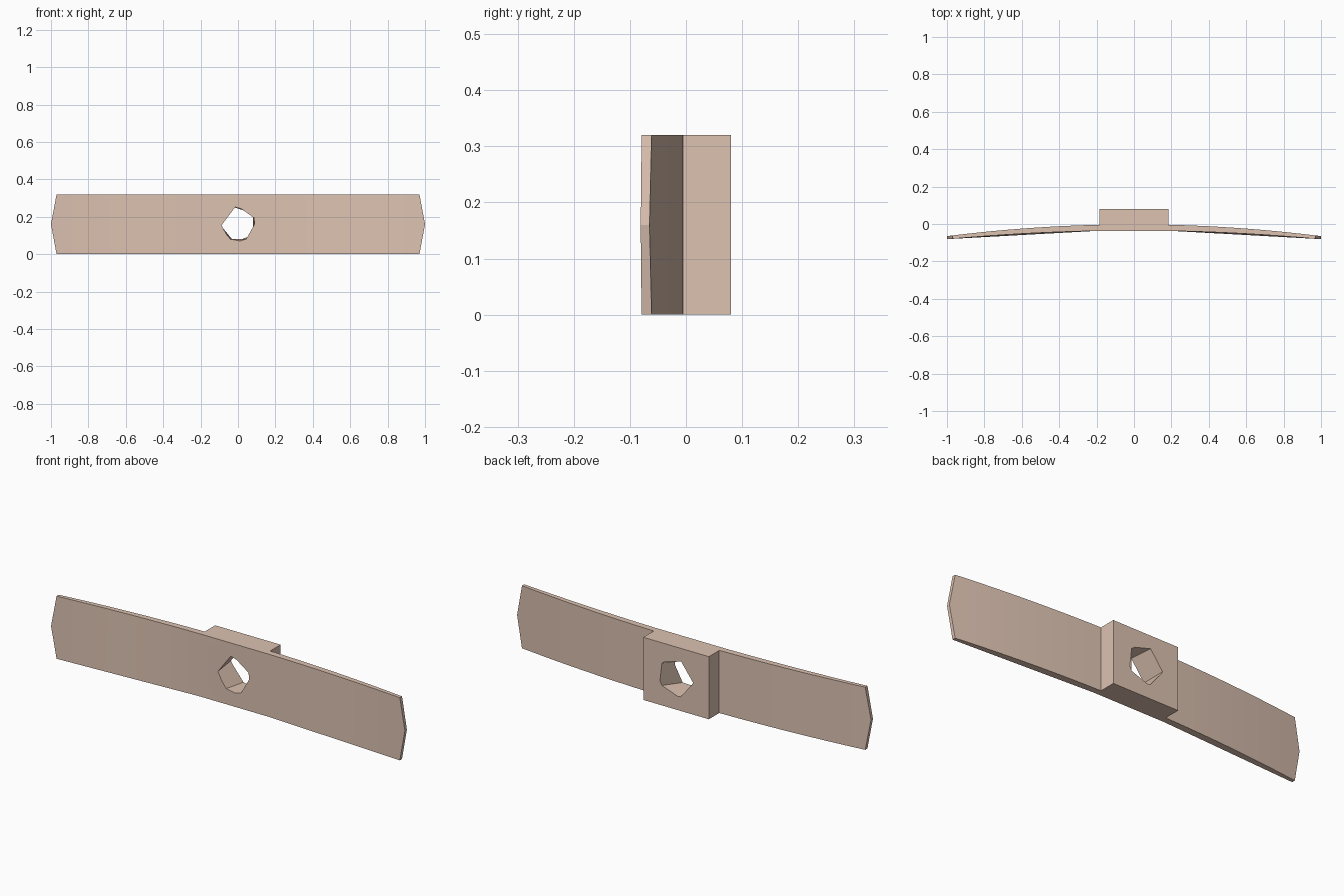
import bpy, bmesh, math

if "Cube" in bpy.data.objects:
    bpy.data.objects.remove(bpy.data.objects["Cube"])

H = 0.32          # height
XE, XT = 0.97, 1.0  # blade corner and pointed tip
BX, BY = 0.185, 0.08  # hub half width and back face


def back_y(x):
    return -0.002 - 0.063 * x * x


def front_top_y(x):
    return -0.035 - 0.047 * x * x


def front_bottom_y(x):
    # straighter lower front edge
    a, b = front_top_y(0.2), front_top_y(XE)
    return a + (b - a) * max(0, abs(x) - 0.2) / (XE - 0.2)


def make_object(name, bm):
    bmesh.ops.recalc_face_normals(bm, faces=bm.faces[:])
    me = bpy.data.meshes.new(name)
    bm.to_mesh(me)
    bm.free()
    ob = bpy.data.objects.new(name, me)
    bpy.context.collection.objects.link(ob)
    return ob


# Bowed blade with the raised hub stepped into its back profile
N = 11
half = [0.2 + (XE - 0.2) * i / N for i in range(N + 1)]
front = [-x for x in reversed(half)] + half
wing = [BX + (XE - BX) * i / N for i in range(N + 1)]
right = [(BX, BY)] + [(x, back_y(x)) for x in wing]
back = [(-x, y) for x, y in reversed(right)] + right

bm = bmesh.new()
ft = [bm.verts.new((x, front_top_y(x), H)) for x in front]
fb = [bm.verts.new((x, front_bottom_y(x), 0)) for x in front]
bt = [bm.verts.new((x, y, H)) for x, y in back]
bb = [bm.verts.new((x, y, 0)) for x, y in back]
tips = {}
for s in (-1, 1):
    tips[s] = (bm.verts.new((s * XT, -0.081, H / 2)), bm.verts.new((s * XT, -0.065, H / 2)))

for k, (top, bot) in enumerate(((ft, fb), (bt, bb))):
    n = len(top)
    for i in range(n - 1):
        loop = [top[i], top[i + 1]]
        if i == n - 2:
            loop.append(tips[1][k])
        loop += [bot[i + 1], bot[i]]
        if i == 0:
            loop.append(tips[-1][k])
        bm.faces.new(loop)
bm.faces.new(ft + bt[::-1])
bm.faces.new(fb + bb[::-1])
for s, e in ((-1, 0), (1, -1)):
    tf, tb = tips[s]
    bm.faces.new((ft[e], bt[e], tb, tf))
    bm.faces.new((fb[e], bb[e], tb, tf))
blade = make_object("curved_bar_with_hub", bm)

# Five-sided hole, slightly different at front and back
rim_front = [(-0.015, 0.252), (0.085, 0.195), (0.045, 0.082), (-0.04, 0.08), (-0.088, 0.155)]
rim_back = [(-0.028, 0.254), (0.08, 0.216), (0.08, 0.102), (-0.025, 0.072), (-0.096, 0.163)]
bm = bmesh.new()
rings = []
for y in (-0.1, 0.12):
    t = (y + 0.035) / (BY + 0.035)
    rings.append([bm.verts.new((a[0] + (b[0] - a[0]) * t, y, a[1] + (b[1] - a[1]) * t))
                  for a, b in zip(rim_front, rim_back)])
    bm.faces.new(rings[-1])
for i in range(5):
    j = (i + 1) % 5
    bm.faces.new((rings[0][i], rings[0][j], rings[1][j], rings[1][i]))
cutter = make_object("hole_cutter", bm)
cutter.hide_render = True

mod = blade.modifiers.new("hole", 'BOOLEAN')
mod.operation = 'DIFFERENCE'
mod.solver = 'EXACT'
mod.object = cutter
bpy.context.view_layer.objects.active = blade
blade.select_set(True)
bpy.ops.object.modifier_apply(modifier=mod.name)
bpy.data.objects.remove(cutter)

# Beige finish
mat = bpy.data.materials.new("beige")
mat.diffuse_color = (0.72, 0.54, 0.44, 1)
mat.use_nodes = True
mat.node_tree.nodes["Principled BSDF"].inputs["Base Color"].default_value = mat.diffuse_color
blade.data.materials.clear()
blade.data.materials.append(mat)
bpy.ops.object.shade_smooth_by_angle(angle=math.radians(20))
